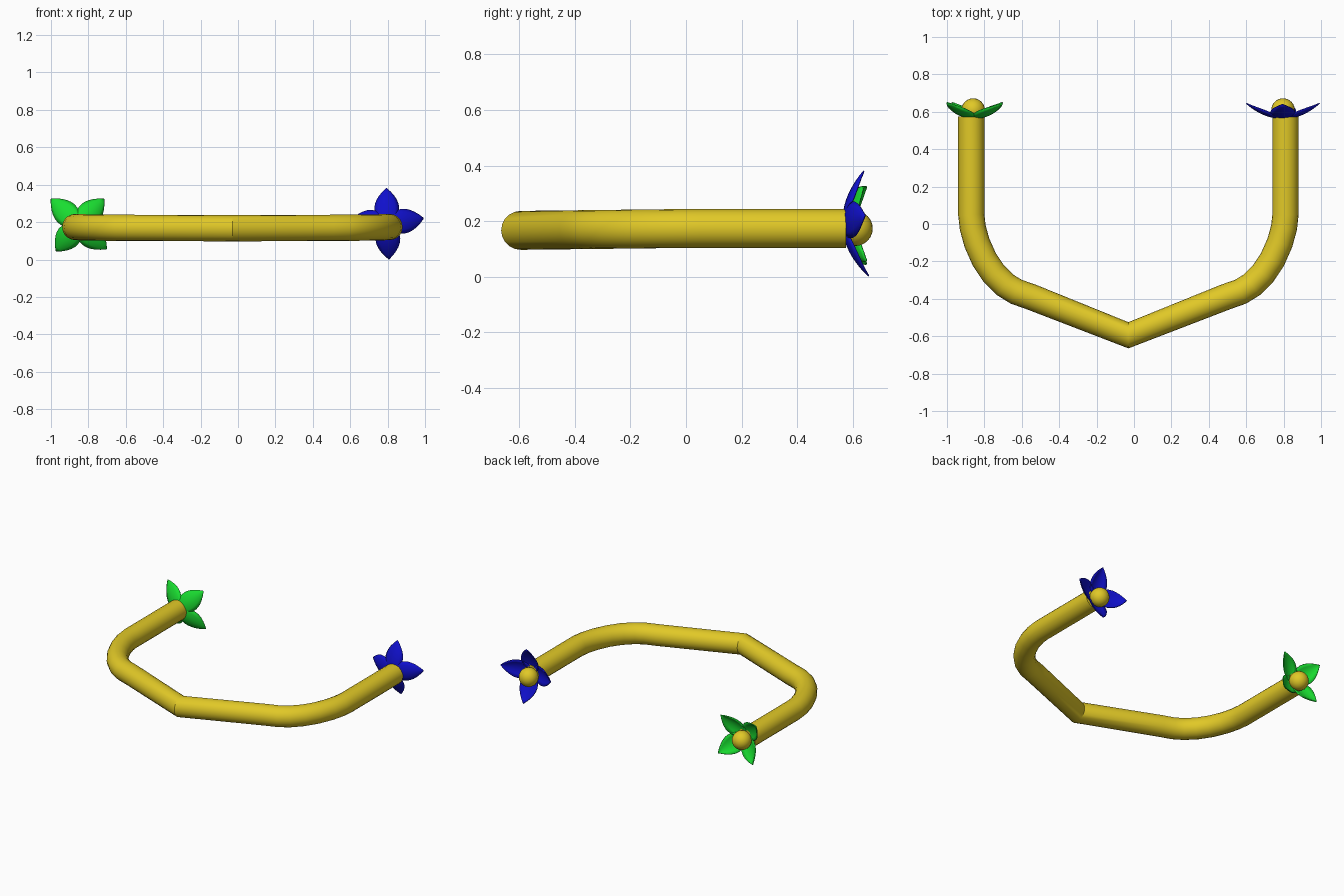
import bpy, bmesh, math
from mathutils import Vector

if "Cube" in bpy.data.objects:
    bpy.data.objects.remove(bpy.data.objects["Cube"])


def material(name, color):
    m = bpy.data.materials.new(name)
    m.diffuse_color = color
    m.use_nodes = True
    m.node_tree.nodes["Principled BSDF"].inputs["Base Color"].default_value = m.diffuse_color
    return m


gold = material("gold", (0.75, 0.58, 0.02, 1))
green = material("green", (0.01, 0.72, 0.03, 1))
blue = material("blue", (0.005, 0.005, 0.6, 1))


def smooth(ob, angle):
    bpy.ops.object.select_all(action='DESELECT')
    ob.select_set(True)
    bpy.context.view_layer.objects.active = ob
    bpy.ops.object.shade_smooth_by_angle(angle=math.radians(angle))


# Bent tube: half path mirrored about the front corner
AXIS = -0.03
half = [(0.84, 0.575), (0.84, 0.05), (0.832, -0.02), (0.81, -0.10), (0.77, -0.19),
        (0.72, -0.265), (0.66, -0.325), (0.60, -0.362), (0.52, -0.39)]
path = [(AXIS - x, y) for x, y in half] + [(AXIS, -0.595)] + [(AXIS + x, y) for x, y in reversed(half)]
curve = bpy.data.curves.new("tube", 'CURVE')
curve.dimensions = '3D'
curve.bevel_depth = 0.07
curve.bevel_resolution = 8
curve.use_fill_caps = True
spline = curve.splines.new('POLY')
spline.points.add(len(path) - 1)
for p, (x, y) in zip(spline.points, path):
    p.co = (x, y, 0.174 + 0.007 * min(0, y) / 0.6, 1)
tube = bpy.data.objects.new("tube", curve)
bpy.context.collection.objects.link(tube)
bpy.ops.object.select_all(action='DESELECT')
tube.select_set(True)
bpy.context.view_layer.objects.active = tube
bpy.ops.object.convert(target='MESH')
tube = bpy.context.object
tube.data.materials.clear()
tube.data.materials.append(gold)
smooth(tube, 30)


# Four cupped, pointed petals curling backward around a centre
def flower(name, mat, cx, cz, petals):
    bm = bmesh.new()
    rows, cols = 9, 6
    for angle, length, tip in petals:
        a = math.radians(angle)
        along = Vector((math.cos(a), 0, math.sin(a)))
        side = Vector((-math.sin(a), 0, math.cos(a)))
        grid = []
        for i in range(rows + 1):
            t = i / rows
            w = 0.022 * (1 - t) + 0.053 * math.sin(math.pi * t ** 0.95) ** 0.85 if t < 1 else 0.001
            row = []
            for j in range(cols + 1):
                s = 2 * j / cols - 1
                y = 0.565 + tip * t ** 2.1 + 0.022 * s * s * math.sin(math.pi * t)
                row.append(bm.verts.new(Vector((cx, y, cz)) + along * length * t + side * w * s))
            grid.append(row)
        for r0, r1 in zip(grid, grid[1:]):
            for j in range(cols):
                bm.faces.new((r0[j], r0[j + 1], r1[j + 1], r1[j]))
    me = bpy.data.meshes.new(name)
    bm.to_mesh(me)
    bm.free()
    ob = bpy.data.objects.new(name, me)
    bpy.context.collection.objects.link(ob)
    me.materials.append(mat)
    mod = ob.modifiers.new("thickness", 'SOLIDIFY')
    mod.thickness = 0.006
    mod.offset = 0
    smooth(ob, 40)


flower("green_petals", green, -0.855, 0.185,
       [(45, 0.195, 0.075), (136, 0.2, 0.085), (230, 0.182, 0.085), (-40, 0.198, 0.085)])
flower("blue_petals", blue, 0.797, 0.193,
       [(91, 0.187, 0.075), (8, 0.196, 0.08), (-87, 0.19, 0.092), (176, 0.197, 0.08)])

# Round flower centres
for name, x in (("left_flower_centre", -0.86), ("right_flower_centre", 0.797)):
    bpy.ops.mesh.primitive_uv_sphere_add(segments=24, ring_count=12, radius=0.063,
                                         location=(x, 0.609, 0.174))
    ball = bpy.context.object
    ball.name = name
    ball.data.materials.append(gold)
    smooth(ball, 60)
